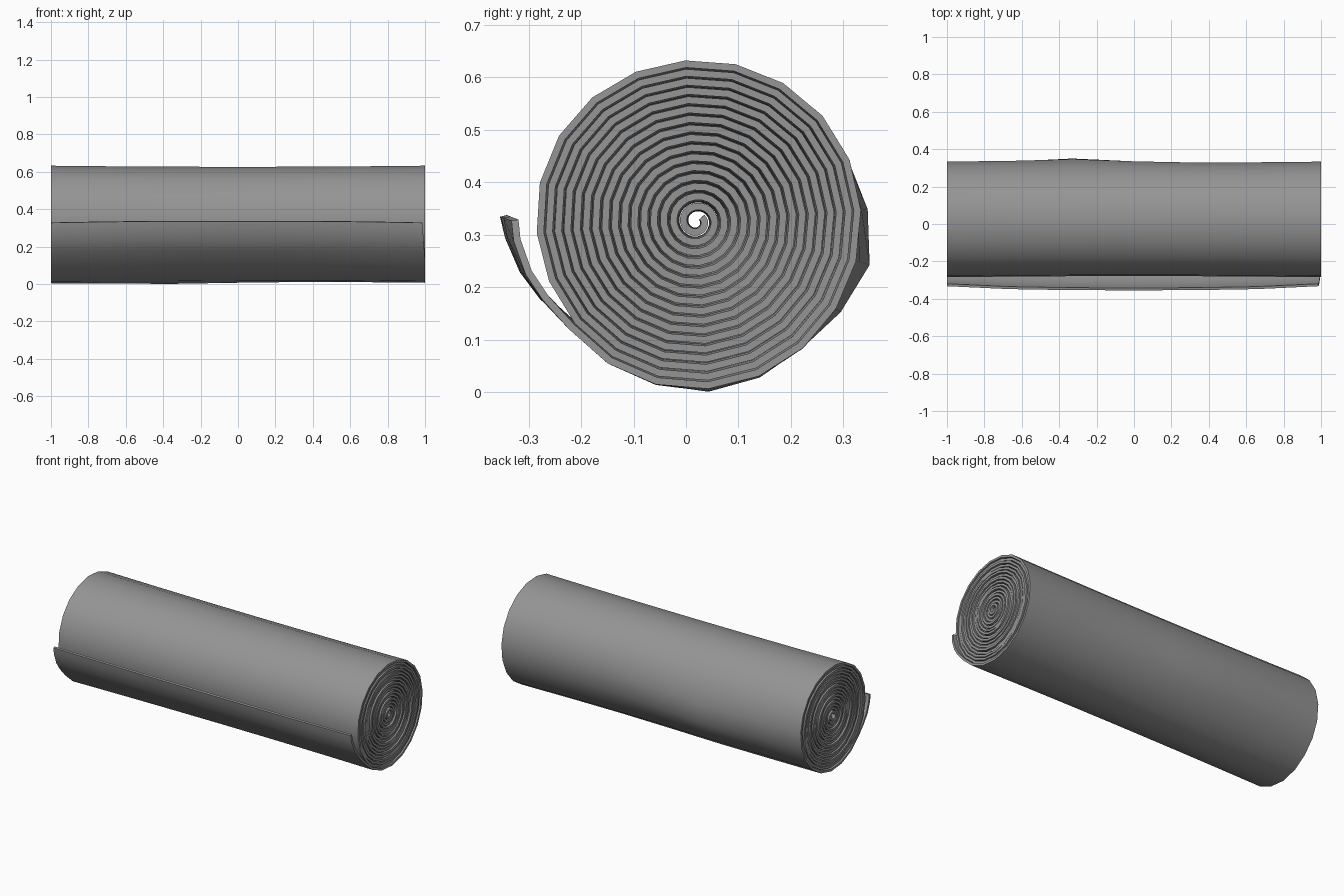
import bpy, bmesh, math

cube = bpy.data.objects.get("Cube")
if cube:
    bpy.data.objects.remove(cube, do_unlink=True)

CY, CZ = 0.02, 0.325           # axis of the roll
RADIUS, THICK = 0.313, 0.0135
TURNS, SEGS = 16.5, 20
START = math.radians(220)      # where the loose flap leaves the roll
STATIONS = [-1, -0.67, -0.33, 0, 0.33, 0.67, 1]
FLAP = [(-0.326, 0.328), (-0.322, 0.29), (-0.30, 0.228), (-0.268, 0.18)]


def bump(value, centre, width):
    return math.exp(-((value - centre) / width) ** 2)


def flap_row(i, point):
    """Loose edge of the sheet, pushed outward along the middle."""
    lift = 1 - i / len(FLAP)
    row = []
    for x in STATIONS:
        mid = 1 - abs(x) ** 3
        end = 1 - (0.015 * lift if x > 0 else 0)
        row.append((x * end, point[0] - 0.022 * lift * mid,
                    point[1] + 0.008 * lift * mid))
    return row


def spiral_row(step):
    """One line of the sheet, wound inward from the flap."""
    turn = step / SEGS
    angle = START + turn * math.tau
    base = RADIUS - 0.0158 * turn ** 1.05
    base *= 1 + 0.006 * math.sin(3 * angle)
    outer = max(0, 1 - turn)
    side = math.remainder(angle - math.radians(-12), math.tau)
    under = math.remainder(angle - math.radians(-80), math.tau)
    end = 1 - 0.008 * (0.5 - 0.5 * math.cos(turn * 2.4)) * (turn > 1)
    row = []
    for x in STATIONS:
        r = base - 0.006 * (1 - x * x) * min(1, base / 0.06)
        r += outer * 0.05 * bump(x, -0.33, 0.35) * bump(side, 0, 0.4)
        r += outer * 0.014 * bump(x, -0.4, 0.5) * bump(under, 0, 0.4)
        row.append((x * end, CY + r * math.cos(angle), CZ + r * math.sin(angle)))
    return row


# Sheet: loose flap followed by the wound spiral
rows = [flap_row(i, p) for i, p in enumerate(FLAP)]
rows += [spiral_row(s) for s in range(int(TURNS * SEGS) + 1)]

bm = bmesh.new()
grid = [[bm.verts.new(co) for co in row] for row in rows]
for a, b in zip(grid, grid[1:]):
    for j in range(len(STATIONS) - 1):
        bm.faces.new((a[j], a[j + 1], b[j + 1], b[j]))
bmesh.ops.recalc_face_normals(bm, faces=bm.faces)
mesh = bpy.data.meshes.new("rolled_sheet")
bm.to_mesh(mesh)
bm.free()

sheet = bpy.data.objects.new("rolled_sheet", mesh)
bpy.context.collection.objects.link(sheet)

# Plain grey material
grey = bpy.data.materials.new("grey_fabric")
grey.use_nodes = True
colour = (0.3, 0.3, 0.3, 1)
grey.diffuse_color = colour
grey.node_tree.nodes["Principled BSDF"].inputs["Base Color"].default_value = colour
mesh.materials.append(grey)

# Give the sheet its thickness, then smooth it
bpy.ops.object.select_all(action="DESELECT")
sheet.select_set(True)
bpy.context.view_layer.objects.active = sheet
solid = sheet.modifiers.new("thickness", "SOLIDIFY")
solid.thickness = THICK
solid.offset = 0
bpy.ops.object.modifier_apply(modifier=solid.name)
bpy.ops.object.shade_smooth_by_angle(angle=math.radians(40))
